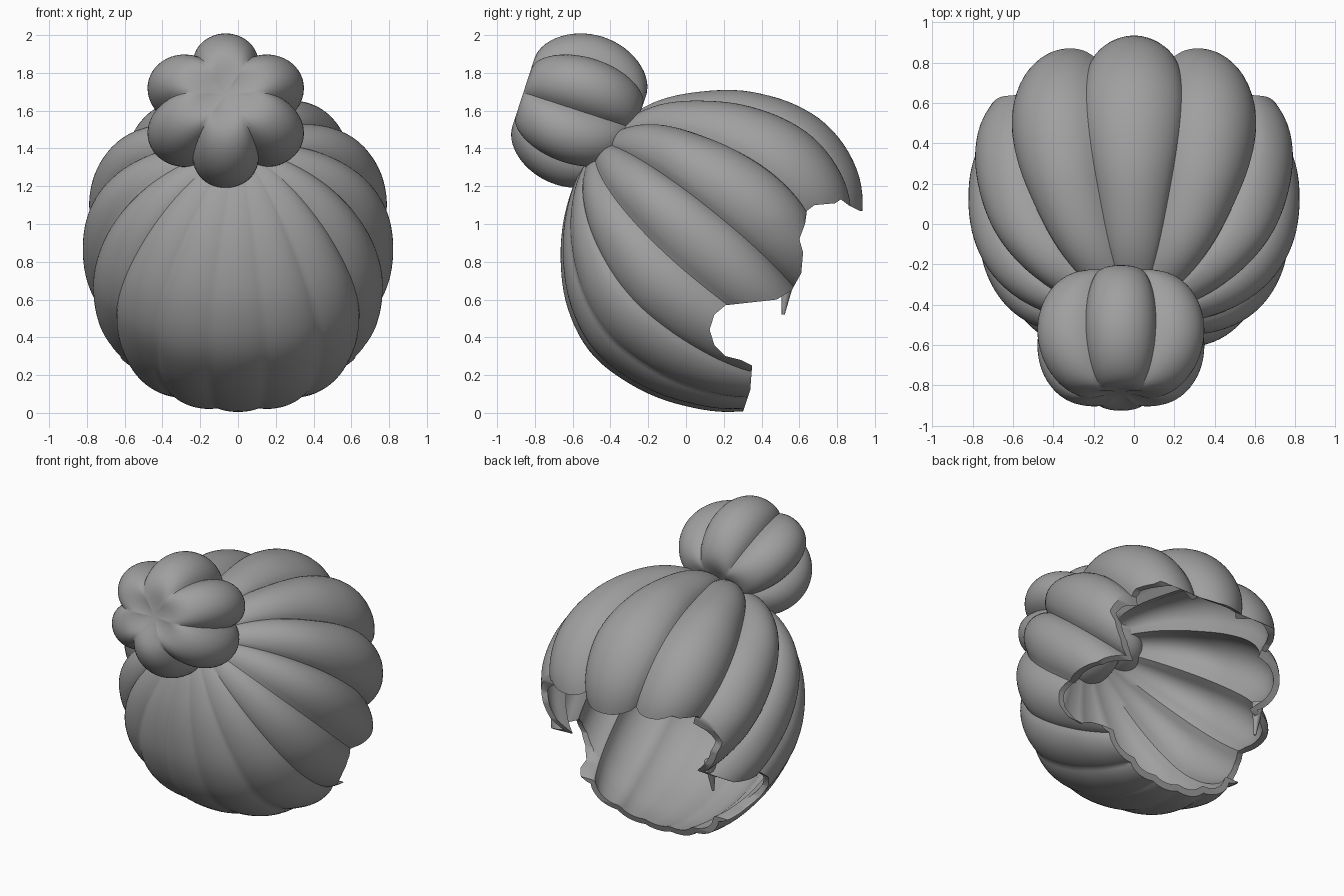
import bpy, bmesh, math
from mathutils import Vector, Matrix

if "Cube" in bpy.data.objects:
    bpy.data.objects.remove(bpy.data.objects["Cube"])

mat = bpy.data.materials.new("hair_grey")
mat.diffuse_color = (0.35, 0.35, 0.35, 1)
mat.use_nodes = True
mat.node_tree.nodes["Principled BSDF"].inputs["Base Color"].default_value = mat.diffuse_color


def make_object(name, bm):
    bmesh.ops.recalc_face_normals(bm, faces=bm.faces)
    me = bpy.data.meshes.new(name)
    bm.to_mesh(me)
    bm.free()
    ob = bpy.data.objects.new(name, me)
    bpy.context.collection.objects.link(ob)
    me.materials.append(mat)
    return ob


def smooth(ob, deg):
    bpy.ops.object.select_all(action='DESELECT')
    ob.select_set(True)
    bpy.context.view_layer.objects.active = ob
    bpy.ops.object.shade_smooth_by_angle(angle=math.radians(deg))


def polar_mesh(name, func, rows, cols):
    """Closed surface from func(theta, phi), theta running pole to pole."""
    bm = bmesh.new()
    top, end = bm.verts.new(func(0, 0)), bm.verts.new(func(math.pi, 0))
    rings = [[bm.verts.new(func(math.pi * i / rows, 2 * math.pi * j / cols - math.pi))
              for j in range(cols)] for i in range(1, rows)]
    for j in range(cols):
        k = (j + 1) % cols
        bm.faces.new((top, rings[0][j], rings[0][k]))
        bm.faces.new((end, rings[-1][k], rings[-1][j]))
        for a, b in zip(rings, rings[1:]):
            bm.faces.new((a[j], b[j], b[k], a[k]))
    return make_object(name, bm)


# --- Hair cap: side profile (y, z) swept to an oval, with locks fanning from the bun
C = Vector((0, 0.15, 0.90))
PROFILE = [(-0.56, 1.28), (-0.43, 1.45), (-0.2, 1.62), (0.1, 1.68), (0.4, 1.66), (0.58, 1.60),
           (0.72, 1.51), (0.84, 1.36), (0.9, 1.2), (0.9, 1.0), (0.8, 0.6), (0.65, 0.25),
           (0.45, 0.05), (0.25, 0.01), (0, 0.04), (-0.3, 0.16), (-0.5, 0.32), (-0.61, 0.52),
           (-0.66, 0.8), (-0.64, 1.05)]
polar = sorted((math.atan2(z - C.z, y - C.y), math.hypot(y - C.y, z - C.z)) for y, z in PROFILE)
N = len(polar)


def profile_radius(a):
    """Catmull-Rom lookup of the side profile radius by angle."""
    i = next((k for k in range(N) if polar[k][0] > a), N)
    a0, a1 = polar[i - 1][0], polar[i % N][0]
    if i == 0:
        a0 -= 2 * math.pi
    if i == N:
        a1 += 2 * math.pi
    t = (a - a0) / (a1 - a0)
    p0, p1, p2, p3 = (polar[(i + k) % N][1] for k in (-2, -1, 0, 1))
    return 0.5 * (2 * p1 + (p2 - p0) * t + (2 * p0 - 5 * p1 + 4 * p2 - p3) * t * t
                  + (3 * p1 - p0 - 3 * p2 + p3) * t ** 3)


POLE = Vector((0, -0.62, 0.52)).normalized()
OVER = Vector((0, -POLE.z * -1, -POLE.y))
SIDE = Vector((1, 0, 0))


def cap_point(theta, phi):
    d = POLE * math.cos(theta) + (OVER * math.cos(phi) + SIDE * math.sin(phi)) * math.sin(theta)
    s = profile_radius(math.atan2(d.z, d.y))
    n = 2.2
    r = ((abs(d.x) / 0.80) ** n + (math.hypot(d.y, d.z) / s) ** n) ** (-1 / n)
    lobe = abs(math.cos(7 * phi - 2 * math.sin(phi))) ** 0.7
    front = min(1, 0.8 * (1 + math.cos(phi)))
    grow = min(1, theta / 1.1)
    amp = (0.015 + 0.085 * front) * grow * grow * (3 - 2 * grow)
    return C + d * (r + amp * (lobe - 0.72))


cap = polar_mesh("hair_cap", cap_point, 56, 224)
sol = cap.modifiers.new("thickness", 'SOLIDIFY')
sol.thickness = 0.04
sol.offset = -1

# --- Face opening: side outline (y, z) cut straight through
EDGE = [(1.5, 1.05), (0.92, 1.07), (0.86, 1.10), (0.82, 1.13), (0.79, 1.11), (0.68, 1.10),
        (0.64, 1.07), (0.63, 1.0), (0.60, 0.92), (0.62, 0.85), (0.61, 0.74), (0.56, 0.65),
        (0.48, 0.60), (0.21, 0.57), (0.15, 0.52), (0.125, 0.44), (0.15, 0.36), (0.21, 0.30),
        (0.29, 0.28), (0.35, 0.25), (0.34, 0.12), (0.30, 0.0), (0.30, -0.5), (1.5, -0.5)]
bm = bmesh.new()
face = bm.faces.new([bm.verts.new((-1.3, y, z)) for y, z in EDGE])
ext = bmesh.ops.extrude_face_region(bm, geom=[face], use_keep_orig=True)
bmesh.ops.translate(bm, vec=(2.6, 0, 0),
                    verts=[g for g in ext["geom"] if isinstance(g, bmesh.types.BMVert)])
cutter = make_object("face_cutter", bm)
cutter.hide_render = True
cut = cap.modifiers.new("opening", 'BOOLEAN')
cut.operation = 'DIFFERENCE'
cut.solver = 'EXACT'
cut.object = cutter
bpy.context.view_layer.update()
final = bpy.data.meshes.new_from_object(cap.evaluated_get(bpy.context.evaluated_depsgraph_get()))
cap.modifiers.clear()
cap.data = final
bpy.data.objects.remove(cutter)
smooth(cap, 40)

# --- Bun: six round lobes about a tilted axis, dented at both poles
TILT = Matrix.Rotation(math.radians(72), 3, 'X')
BUN = Vector((-0.065, -0.565, 1.60))


def bun_point(theta, phi):
    step = math.pi / 3
    f = phi - math.pi / 2
    f -= step * round(f / step)
    r = 0.25 * math.cos(f) + math.sqrt(0.16 ** 2 - (0.25 * math.sin(f)) ** 2)
    rho = r * math.sin(theta) ** 0.85 if 0 < theta < math.pi else 0
    dent = 1 - 0.22 * math.exp(-(math.sin(theta) / 0.4) ** 2)
    p = Vector((1.1 * rho * math.cos(phi), rho * math.sin(phi), 0.37 * math.cos(theta) * dent))
    return BUN + TILT @ p


bun = polar_mesh("bun", bun_point, 36, 120)
smooth(bun, 50)

# --- Loose wisp at one temple
bm = bmesh.new()
bmesh.ops.create_cone(bm, cap_ends=True, segments=12, radius1=0.008, radius2=0.04, depth=0.22)
bmesh.ops.rotate(bm, verts=bm.verts, matrix=Matrix.Rotation(math.radians(-8), 3, 'X'))
bmesh.ops.translate(bm, verts=bm.verts, vec=(-0.57, 0.53, 0.63))
wisp = make_object("temple_wisp", bm)
smooth(wisp, 50)
